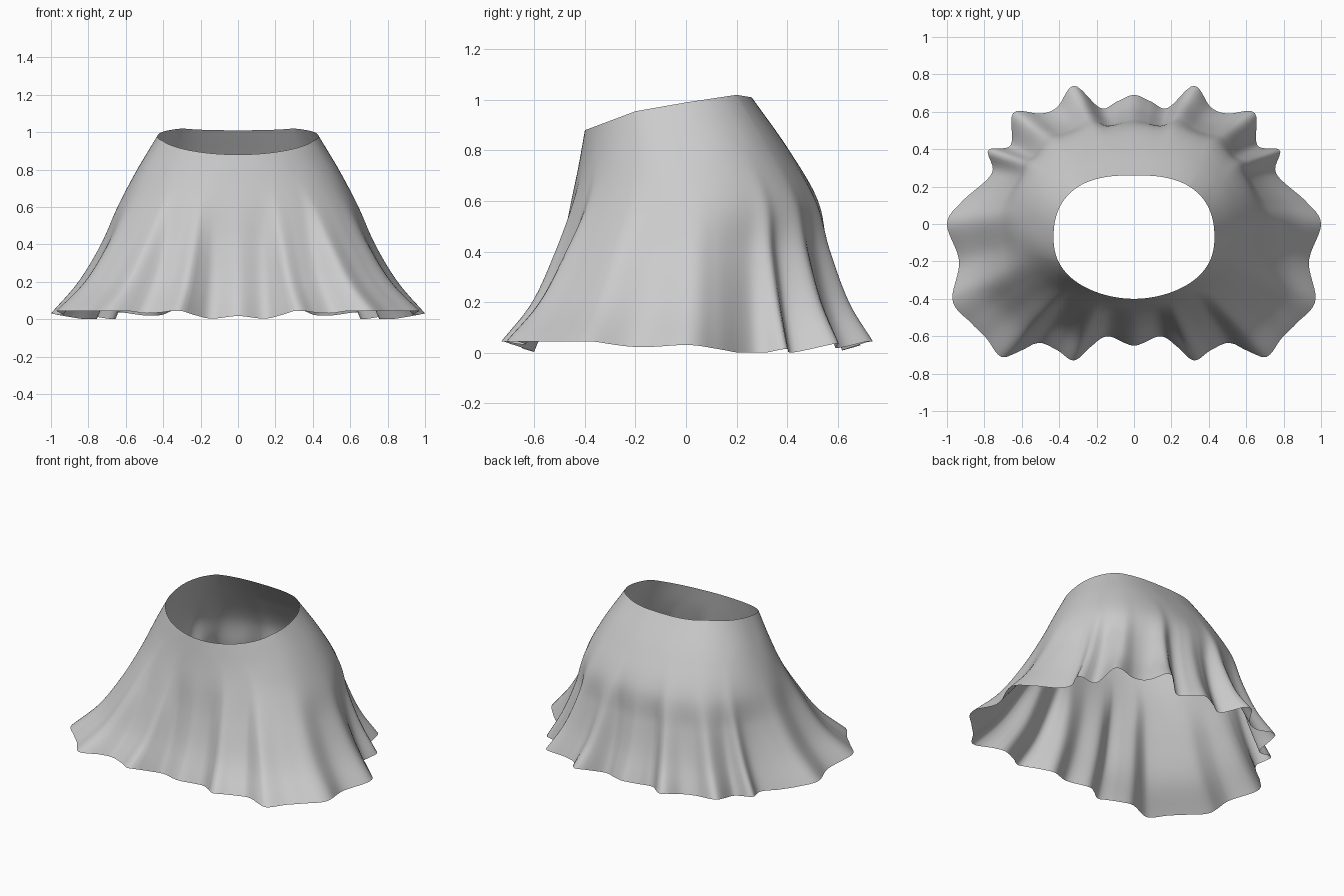
import bpy, bmesh, math

if "Cube" in bpy.data.objects:
    bpy.data.objects.remove(bpy.data.objects["Cube"])

COLS, SUB = 288, 9

# Right half of the hem outline, front centre to back centre (mirrored in code)
HEM = [(0, -.65), (.14, -.60), (.23, -.655), (.32, -.73), (.41, -.675), (.51, -.635),
       (.61, -.68), (.71, -.71), (.79, -.61), (.87, -.53), (.97, -.41), (.935, -.2),
       (1.0, 0), (.92, .12), (.76, .27), (.78, .395), (.66, .42), (.645, .595),
       (.50, .59), (.41, .625), (.32, .74), (.18, .62), (.09, .655), (0, .69)]
# Levels down the skirt: half width, front y, back y, front power, back power, fold, z share
LEVELS = [(.43, -.40, .26, 2.0, 2.6, 0, 0),
          (.545, -.425, .405, 2.1, 2.4, 0, 0),
          (.64, -.455, .52, 2.2, 2.3, .12, 0),
          (.715, -.50, .55, 2.3, 2.3, .48, 0),
          (.82, -.565, .595, 2.3, 2.3, .78, 0),
          (.95, -.66, .66, 2.3, 2.3, 1, 0)]
WAIST_Z = [(-.40, .88), (-.2, .955), (0, .99), (.2, 1.02), (.26, 1.01)]


def spline(a, b, c, d, t):
    return b + .5 * t * (c - a + t * (2*a - 5*b + 4*c - d + t * (3*(b - c) + d - a)))


def linear(table, x):
    for (x0, y0), (x1, y1) in zip(table, table[1:]):
        if x <= x1:
            return y0 + (y1 - y0) * max(0, (x - x0) / (x1 - x0))
    return table[-1][1]


def radius(a, b, n, ang):
    return (abs(math.cos(ang) / a) ** n + abs(math.sin(ang) / b) ** n) ** (-1 / n)


# Dense hem outline as angle -> radius, from front centre (0) to back centre (pi)
mirror = lambda p: (-p[0], p[1])
pts = [mirror(HEM[1])] + HEM + [mirror(HEM[-2])]
polar = []
for i in range(1, len(pts) - 2):
    for k in range(10):
        x, y = [spline(*(pts[i + j][c] for j in (-1, 0, 1, 2)), k / 10) for c in (0, 1)]
        polar.append((math.atan2(x, -y), math.hypot(x, y)))
polar.append((math.pi, HEM[-1][1]))
polar.sort()


def level_point(level, ang, fold):
    a, front, back, nf, nb, w, _ = level
    cy, b = (front + back) / 2, (back - front) / 2
    mix = (math.sin(ang) + 1) / 2
    r = radius(a, b, nf + (nb - nf) * mix, ang) * (1 + (fold - 1) * w)
    return r * math.cos(ang), cy + r * math.sin(ang)


def column(i):
    turn = 2 * math.pi * i / COLS
    ang = turn - math.pi / 2
    half = turn if turn <= math.pi else 2 * math.pi - turn
    fold = linear(polar, half) / radius(.95, .66, 2.3, ang)
    xy = [level_point(l, ang, fold) for l in LEVELS]
    zw = linear(WAIST_Z, xy[0][1])
    hem_z = min(.045, max(0, .02 + .2 * (fold - 1)))
    zs = [zw, .6 + (zw - .6) * .5, .6, .4, .2, hem_z]
    keys = [(x, y, z) for (x, y), z in zip(xy, zs)]
    ends = [tuple(2*p - q for p, q in zip(keys[0], keys[1]))]
    tail = [tuple(2*p - q for p, q in zip(keys[-1], keys[-2]))]
    keys = ends + keys + tail
    out = []
    for s in range(1, len(keys) - 2):
        for k in range(SUB):
            out.append([spline(*(keys[s + j][c] for j in (-1, 0, 1, 2)), k / SUB)
                        for c in range(3)])
    out.append(keys[-2])
    return out


# Skirt: one open draped surface
bm = bmesh.new()
grid = [[bm.verts.new(p) for p in column(i)] for i in range(COLS)]
for i in range(COLS):
    a, b = grid[i], grid[(i + 1) % COLS]
    for j in range(len(a) - 1):
        bm.faces.new((a[j], a[j + 1], b[j + 1], b[j]))
bm.normal_update()
me = bpy.data.meshes.new("skirt")
bm.to_mesh(me)
bm.free()
for p in me.polygons:
    p.use_smooth = True
skirt = bpy.data.objects.new("skirt", me)
bpy.context.collection.objects.link(skirt)
